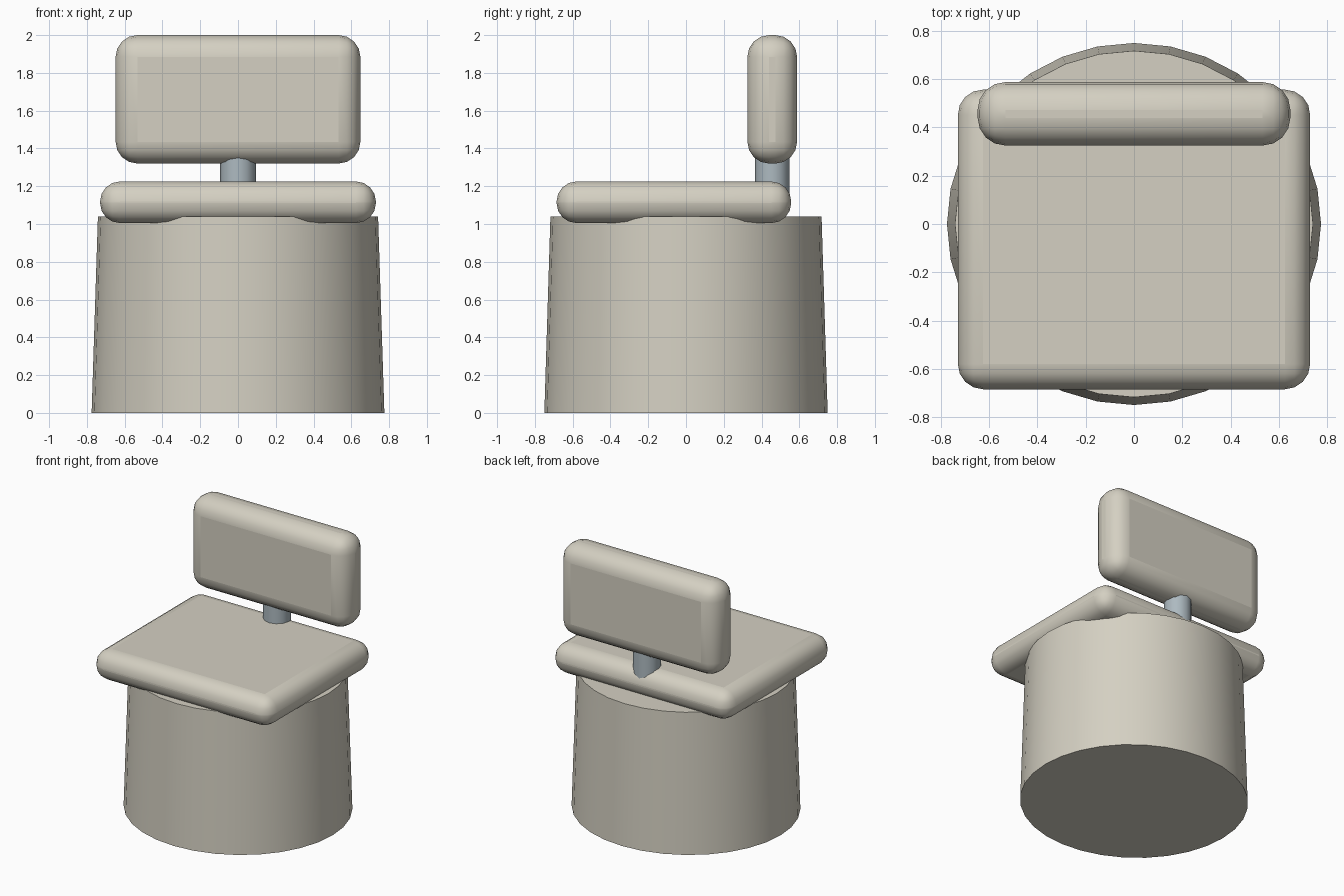
import bpy, math

if "Cube" in bpy.data.objects:
    bpy.data.objects.remove(bpy.data.objects["Cube"])


def colour(name, rgb):
    mat = bpy.data.materials.new(name)
    mat.diffuse_color = (*rgb, 1)
    mat.use_nodes = True
    mat.node_tree.nodes["Principled BSDF"].inputs["Base Color"].default_value = mat.diffuse_color
    return mat


beige = colour("beige", (0.66, 0.63, 0.54))
steel = colour("steel", (0.42, 0.49, 0.53))


def finish(name, mat, angle):
    ob = bpy.context.object
    ob.name = name
    ob.data.materials.append(mat)
    bpy.ops.object.transform_apply(location=False, rotation=False, scale=True)
    bpy.ops.object.shade_smooth_by_angle(angle=math.radians(angle))
    return ob


def cushion(name, lo, hi, radius):
    """Rounded box between two corners."""
    bpy.ops.mesh.primitive_cube_add(size=1, location=[(a + b) / 2 for a, b in zip(lo, hi)])
    bpy.context.object.scale = [b - a for a, b in zip(lo, hi)]
    ob = finish(name, beige, 60)
    bev = ob.modifiers.new("round", 'BEVEL')
    bev.width = radius
    bev.segments = 4
    # smooth every face so the rounded edges blend
    ob.data.polygons.foreach_set("use_smooth", [True] * len(ob.data.polygons))
    bpy.ops.object.modifier_apply(modifier=bev.name)
    bpy.ops.object.shade_smooth_by_angle(angle=math.radians(40))
    return ob


def tapered(name, mat, sides, rx, ry, top, z0, z1, y=0):
    """Elliptical drum; top is the ratio of top to bottom radius."""
    bpy.ops.mesh.primitive_cone_add(vertices=sides, radius1=1, radius2=top,
                                    depth=z1 - z0, location=(0, y, (z0 + z1) / 2))
    bpy.context.object.scale = (rx, ry, 1)
    return finish(name, mat, 50)


# Drum base
tapered("base", beige, 32, 0.775, 0.75, 0.957, 0, 1.04)

# Seat and back cushions
cushion("seat", (-0.73, -0.685, 1.005), (0.73, 0.557, 1.225), 0.105)
cushion("backrest", (-0.648, 0.325, 1.32), (0.648, 0.588, 2.0), 0.115)

# Short post joining seat to backrest
tapered("back_post", steel, 12, 0.095, 0.092, 1.0, 1.1, 1.42, y=0.456)
